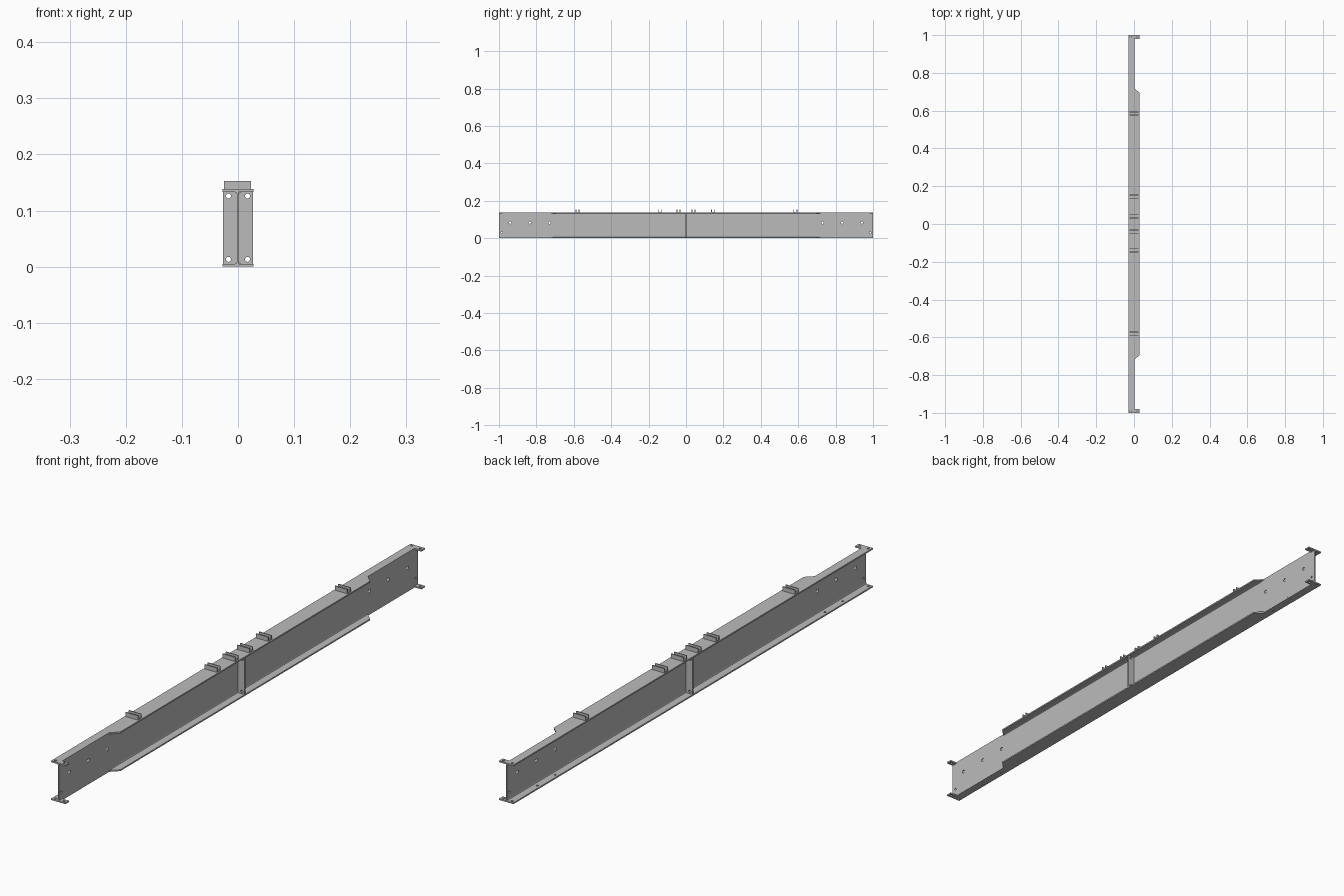
import bpy, bmesh
from mathutils import Matrix, Vector

cube = bpy.data.objects.get("Cube")
if cube:
    bpy.data.objects.remove(cube, do_unlink=True)

steel = bpy.data.materials.new("steel_grey")
steel.use_nodes = True
colour = (0.5, 0.5, 0.5, 1)
steel.diffuse_color = colour
steel.node_tree.nodes["Principled BSDF"].inputs["Base Color"].default_value = colour

HW, H, T, WEB = 0.028, 0.138, 0.005, 0.002   # half width, height, flange and half web thickness


def make(name, bm):
    bmesh.ops.recalc_face_normals(bm, faces=bm.faces)
    mesh = bpy.data.meshes.new(name)
    bm.to_mesh(mesh)
    bm.free()
    mesh.materials.append(steel)
    ob = bpy.data.objects.new(name, mesh)
    bpy.context.collection.objects.link(ob)
    return ob


def prism(name, points, direction):
    """Extrude a closed outline along a direction."""
    bm = bmesh.new()
    face = bm.faces.new([bm.verts.new(p) for p in points])
    geom = bmesh.ops.extrude_face_region(bm, geom=[face])["geom"]
    verts = [v for v in geom if isinstance(v, bmesh.types.BMVert)]
    bmesh.ops.translate(bm, verts=verts, vec=direction)
    return make(name, bm)


def box(name, lo, hi):
    pts = [(lo[0], lo[1], lo[2]), (hi[0], lo[1], lo[2]),
           (hi[0], hi[1], lo[2]), (lo[0], hi[1], lo[2])]
    return prism(name, pts, (0, 0, hi[2] - lo[2]))


def drill(ob, holes, axis):
    """Cut round holes, given as (centre, radius), along one axis."""
    bm = bmesh.new()
    turn = Vector((0, 0, 1)).rotation_difference(Vector(axis)).to_matrix().to_4x4()
    for centre, r in holes:
        bmesh.ops.create_cone(bm, cap_ends=True, segments=16, radius1=r, radius2=r,
                              depth=0.03, matrix=Matrix.Translation(centre) @ turn)
    cutter = make(ob.name + "_cutter", bm)
    cutter.hide_render = True
    cutter.hide_set(True)
    mod = ob.modifiers.new("holes", "BOOLEAN")
    mod.operation, mod.solver, mod.object = "DIFFERENCE", "EXACT", cutter


# Web plate with bolt holes near both ends
web = box("web", (-WEB, -1, T), (WEB, 1, H - T))
drill(web, [((0, s * y, 0.083), 0.006) for s in (-1, 1) for y in (0.73, 0.835, 0.94)]
      + [((0, s * 0.985, 0.03), 0.004) for s in (-1, 1)], (1, 0, 0))

# Flanges: one edge is notched near both ends, leaving end tabs
half = [(HW, 0.695), (WEB, 0.72), (WEB, 0.98), (HW, 0.98), (HW, 1), (-HW, 1)]
outline = half + [(x, -y) for x, y in reversed(half)]
for name, z in (("bottom_flange", 0), ("top_flange", H - T)):
    flange = prism(name, [(x, y, z) for x, y in outline], (0, 0, T))
    holes = [((x, s * 0.99, z), 0.004) for s in (-1, 1) for x in (-0.017, 0.017)]
    if z == 0:
        holes += [((-0.016, s * y, z), 0.004) for s in (-1, 1) for y in (0.75, 0.85)]
    drill(flange, holes, (0, 0, 1))

# Rolled fillets between web and flanges
for side, length, label in ((-1, 1, "right"), (1, 0.71, "left")):
    for z, up, level in ((T, 1, "bottom"), (H - T, -1, "top")):
        x = side * WEB
        tri = [(x, -length, z), (x + side * 0.004, -length, z),
               (x + side * 0.0012, -length, z + up * 0.0012), (x, -length, z + up * 0.004)]
        prism(f"{level}_{label}_fillet", tri, (0, 2 * length, 0))

# Middle stiffeners on both sides of the web
for side, label in ((-1, "right"), (1, "left")):
    x0, x1 = sorted((side * WEB, side * (HW - 0.001)))
    plate = box(label + "_stiffener", (x0, -0.003, T), (x1, 0.003, H - T))
    drill(plate, [((side * 0.017, 0, z), 0.0045) for z in (0.013, H - 0.012)], (0, 1, 0))

# Upright channel cleats on the top flange
for i, y in enumerate((-0.58, -0.14, -0.04, 0.04, 0.145, 0.585)):
    section = [(-0.01, 0), (0.01, 0), (0.01, 0.015), (0.0065, 0.015),
               (0.0065, 0.003), (-0.0065, 0.003), (-0.0065, 0.015), (-0.01, 0.015)]
    prism(f"cleat_{i + 1}", [(-0.025, y + a, H + b) for a, b in section], (0.048, 0, 0))
